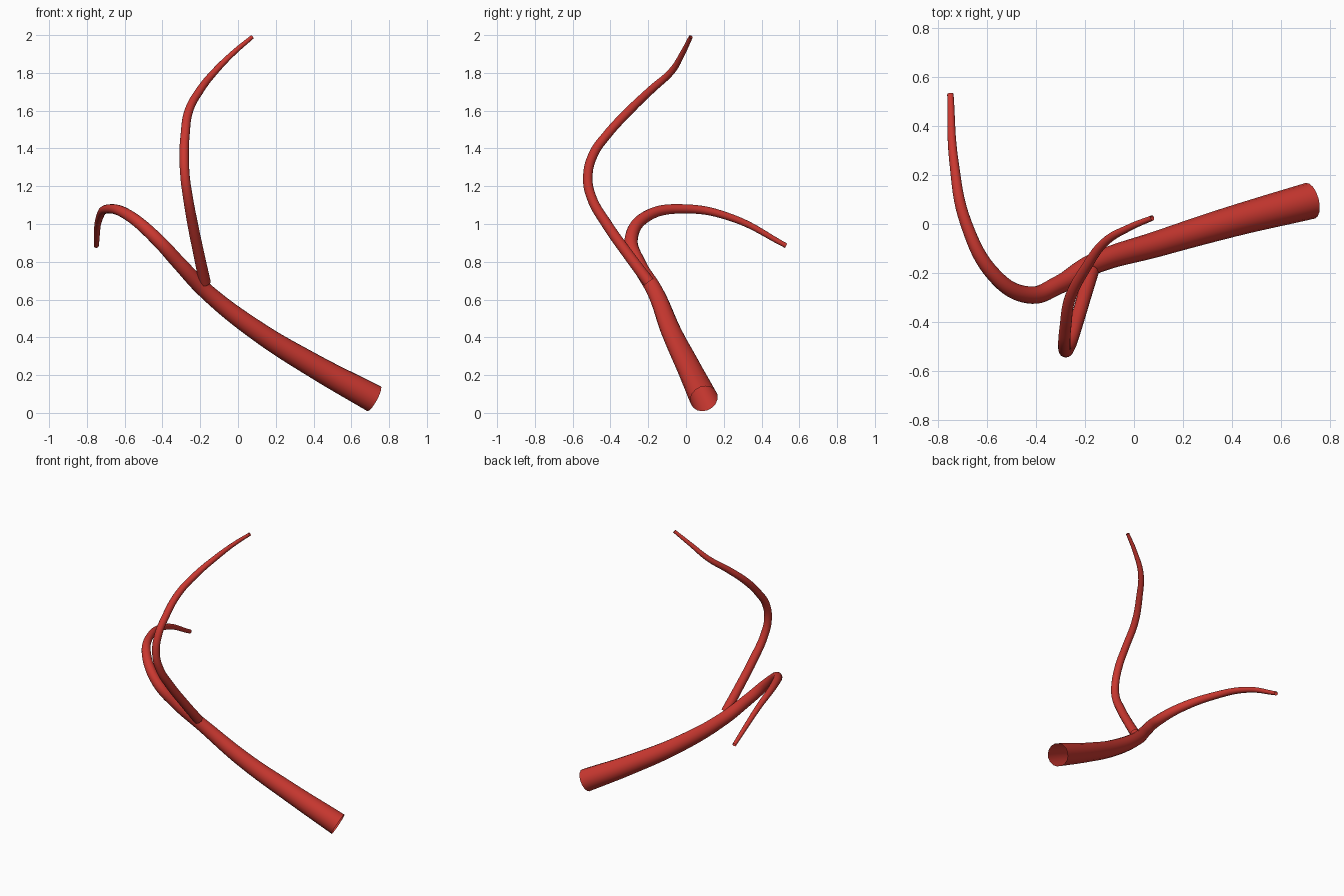
import bpy

cube = bpy.data.objects.get("Cube")
if cube:
    bpy.data.objects.remove(cube, do_unlink=True)

# Red material
red = bpy.data.materials.new("branch_red")
red.use_nodes = True
red.diffuse_color = (0.6, 0.04, 0.03, 1)
red.node_tree.nodes["Principled BSDF"].inputs["Base Color"].default_value = red.diffuse_color


def tapered_tube(name, points):
    """Open tube swept along a smooth path; each point is x, y, z, radius."""
    curve = bpy.data.curves.new(name + "_path", "CURVE")
    curve.dimensions = "3D"
    curve.bevel_depth = 1.0
    curve.bevel_resolution = 6
    curve.resolution_u = 8
    curve.use_fill_caps = False
    spline = curve.splines.new("BEZIER")
    spline.bezier_points.add(len(points) - 1)
    for knot, (x, y, z, radius) in zip(spline.bezier_points, points):
        knot.co = (x, y, z)
        knot.radius = radius
        knot.handle_left_type = knot.handle_right_type = "AUTO"
    path = bpy.data.objects.new(name + "_path", curve)
    bpy.context.collection.objects.link(path)
    bpy.context.view_layer.update()

    # Turn the sweep into a smooth mesh and drop the path
    graph = bpy.context.evaluated_depsgraph_get()
    mesh = bpy.data.meshes.new_from_object(path.evaluated_get(graph))
    bpy.data.objects.remove(path, do_unlink=True)
    mesh.name = name
    mesh.materials.clear()
    mesh.materials.append(red)
    mesh.shade_smooth()
    tube = bpy.data.objects.new(name, mesh)
    bpy.context.collection.objects.link(tube)
    return tube


# Thick stem that rises, hooks over and trails backwards
tapered_tube("main_stem", [
    (0.72, 0.095, 0.075, 0.075),
    (0.4, 0.01, 0.25, 0.063),
    (0.1, -0.08, 0.435, 0.053),
    (-0.17, -0.165, 0.645, 0.043),
    (-0.31, -0.25, 0.79, 0.038),
    (-0.43, -0.29, 0.92, 0.035),
    (-0.57, -0.21, 1.04, 0.03),
    (-0.685, 0.0, 1.08, 0.024),
    (-0.735, 0.25, 1.03, 0.019),
    (-0.75, 0.53, 0.885, 0.013),
])

# Thin side shoot that bows forward and climbs to the top
tapered_tube("side_branch", [
    (-0.175, -0.195, 0.69, 0.031),
    (-0.205, -0.3, 0.83, 0.029),
    (-0.24, -0.42, 1.0, 0.028),
    (-0.265, -0.5, 1.14, 0.026),
    (-0.28, -0.52, 1.25, 0.025),
    (-0.285, -0.49, 1.37, 0.025),
    (-0.28, -0.42, 1.47, 0.024),
    (-0.26, -0.3, 1.6, 0.023),
    (-0.2, -0.185, 1.71, 0.021),
    (-0.12, -0.075, 1.81, 0.018),
    (-0.02, -0.015, 1.91, 0.014),
    (0.075, 0.025, 1.99, 0.011),
])
